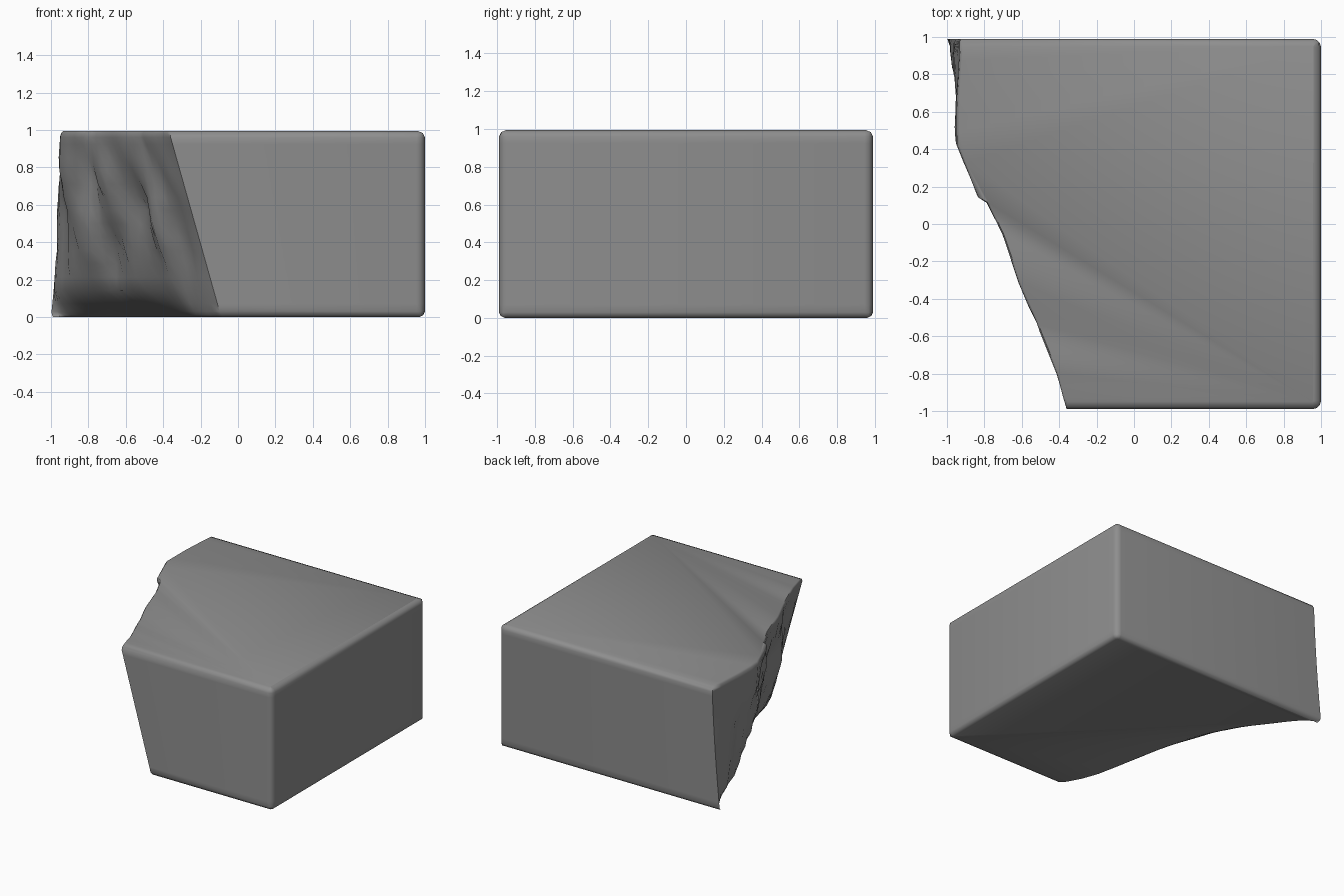
import bpy
import bmesh
import math
import random
from mathutils import Vector

random.seed(4)

default_cube = bpy.data.objects.get("Cube")
if default_cube:
    bpy.data.objects.remove(default_cube, do_unlink=True)

# One plain grey stone
stone = bpy.data.materials.new("grey stone")
stone.use_nodes = True
grey = (0.27, 0.27, 0.27, 1)
stone.diffuse_color = grey
stone.node_tree.nodes["Principled BSDF"].inputs["Base Color"].default_value = grey

HALF_DEPTH = 0.99
HEIGHT = 0.995
CORNER = 0.045
FOOT = 0.12
SAMPLES = 30

# Broken edge, from the front corner to the back corner
TOP_EDGE = [(-.37, -.99), (-.42, -.8), (-.51, -.58), (-.53, -.52), (-.62, -.32),
            (-.71, -.06), (-.79, .11), (-.84, .14), (-.95, .42), (-.95, .65), (-.93, .99)]
BOTTOM_EDGE = [(-.09, -.99), (-.2, -.82), (-.28, -.68), (-.37, -.4), (-.46, -.13),
               (-.55, .1), (-.63, .27), (-.76, .52), (-.88, .72), (-.98, .92), (-1, .99)]


def along(points, t):
    """Point at fraction t of a polyline."""
    place = t * (len(points) - 1)
    i = min(int(place), len(points) - 2)
    return Vector(points[i]).lerp(Vector(points[i + 1]), place - i)


def fracture_point(t, h):
    """Leaning broken wall with steep wandering ridges."""
    bottom, top = along(BOTTOM_EDGE, t), along(TOP_EDGE, t)
    # The wall swells outwards in its lower middle, most near the back
    lean = h + 0.5 * t * h * (1 - h)
    point = bottom.lerp(top, lean)
    # Undercut along the foot of the wall, deepest towards the back
    if h < FOOT:
        point.x += 0.18 * (1 - h / FOOT) * math.sin(math.pi * t ** 1.6)
    fade = math.sin(math.pi * t) ** 0.5 if 0 < t < 1 else 0
    inside = math.sin(math.pi * h)
    ridge = math.sin(26 * t + 2 * math.sin(4 * h)) * 0.025
    chip = math.sin(9 * h + 15 * t) * 0.015 + random.uniform(-.012, .012)
    outward = Vector((-0.9, -0.45))
    return point + outward * (ridge + chip) * fade * inside


def ring(h, inset):
    """Outline of the block at height h, pulled in near the rims."""
    outline = []
    for i in range(SAMPLES + 1):
        p = fracture_point(i / SAMPLES, h)
        outline.append((p.x + inset * 0.4, p.y))
    # Rounded corners of the dressed right side
    for side, start in ((1, 90), (-1, 0)):
        for step in range(4):
            a = math.radians(start - step * 30)
            outline.append((1 - CORNER + CORNER * math.cos(a),
                            side * (HALF_DEPTH - CORNER) + CORNER * math.sin(a)))
    limit_x, limit_y = 1 - inset, HALF_DEPTH - inset
    return [(min(x, limit_x), max(-limit_y, min(limit_y, y)), h * HEIGHT)
            for x, y in outline]


# Heights: softened rims above and below, even rows between
rows = [(0, 0.03), (0.01, 0.01), (0.03, 0)]
rows += [(k / 14, 0) for k in range(1, 14)]
rows += [(0.965, 0), (0.988, 0.012), (1, 0.04)]

bm = bmesh.new()
rings = [[bm.verts.new(p) for p in ring(h, inset)] for h, inset in rows]
count = len(rings[0])
for low, high in zip(rings, rings[1:]):
    for i in range(count):
        j = (i + 1) % count
        bm.faces.new((low[i], low[j], high[j], high[i]))
bm.faces.new(rings[0])
bm.faces.new(rings[-1])
bmesh.ops.recalc_face_normals(bm, faces=bm.faces[:])

mesh = bpy.data.meshes.new("broken_stone_block")
bm.to_mesh(mesh)
bm.free()
block = bpy.data.objects.new("broken_stone_block", mesh)
mesh.materials.append(stone)
bpy.context.collection.objects.link(block)

bpy.ops.object.select_all(action='DESELECT')
block.select_set(True)
bpy.context.view_layer.objects.active = block
bpy.ops.object.shade_smooth_by_angle(angle=math.radians(55))
